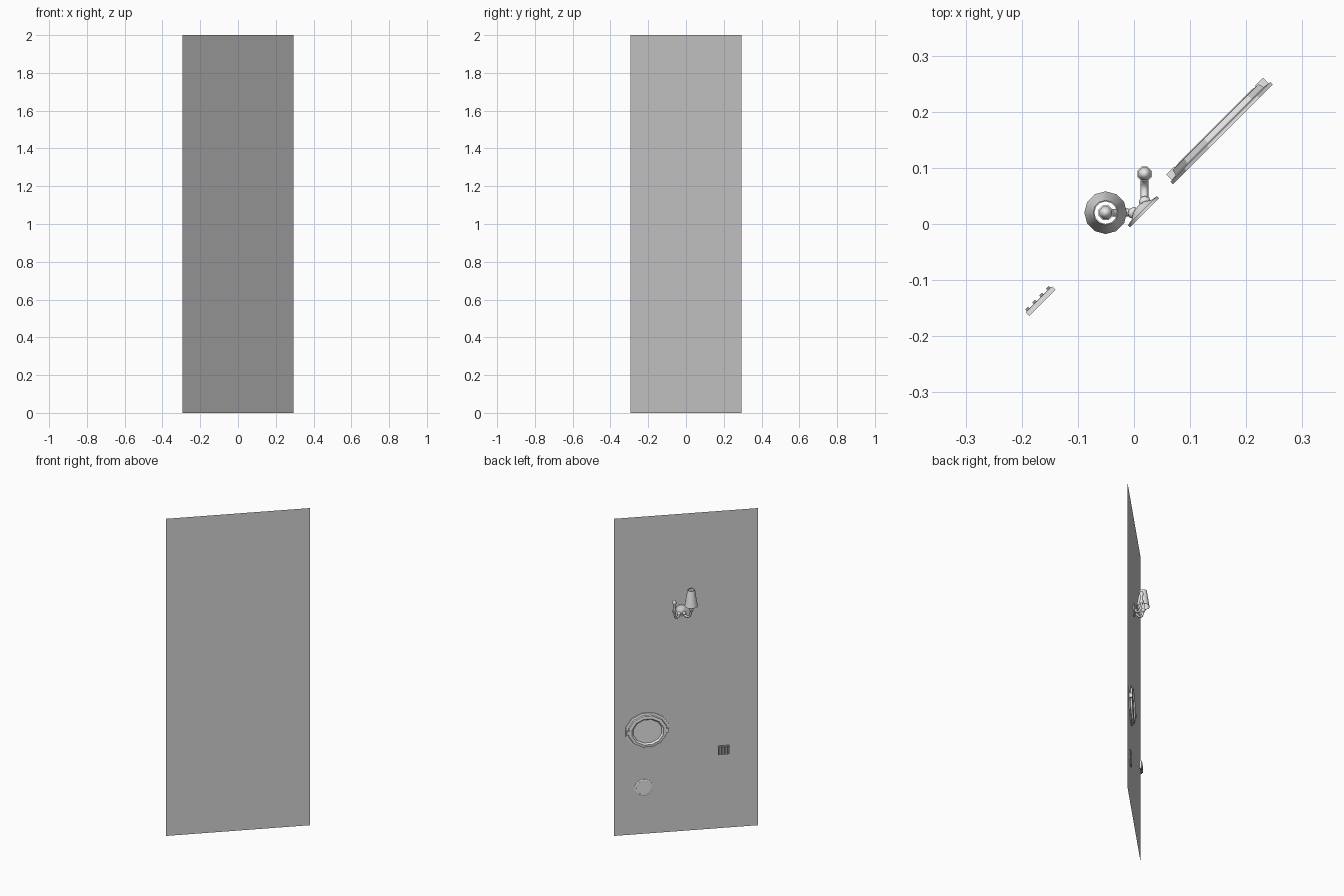
import bpy, bmesh, math
from mathutils import Matrix, Vector

cube = bpy.data.objects.get("Cube")
if cube:
    bpy.data.objects.remove(cube)

# The wall stands on the diagonal: local x runs along it, local y points out of it
TURN = Matrix.Rotation(math.radians(45), 4, 'Z')


def material(name, value):
    m = bpy.data.materials.new(name)
    m.use_nodes = True
    col = (value, value, value, 1)
    m.diffuse_color = col
    m.node_tree.nodes["Principled BSDF"].inputs["Base Color"].default_value = col
    return m


WALL = material("wall grey", 0.65)
WHITE = material("soft white", 0.97)
LIGHT = material("light grey", 0.82)
DARK = material("mid grey", 0.32)


def place(name, data, mat):
    ob = bpy.data.objects.new(name, data)
    bpy.context.collection.objects.link(ob)
    data.materials.append(mat)
    ob.matrix_world = TURN
    return ob


def finish(name, bm, mat, smooth=False):
    bmesh.ops.remove_doubles(bm, verts=bm.verts, dist=1e-5)
    bmesh.ops.recalc_face_normals(bm, faces=bm.faces)
    me = bpy.data.meshes.new(name)
    bm.to_mesh(me)
    bm.free()
    ob = place(name, me, mat)
    if smooth:
        bpy.ops.object.select_all(action='DESELECT')
        ob.select_set(True)
        bpy.context.view_layer.objects.active = ob
        bpy.ops.object.shade_smooth_by_angle(angle=math.radians(50))


def lathe(name, profile, center, mat, sides=12, outward=False, squash=1, closed=False, smooth=False):
    """Turn (radius, height) points about z, or about the wall normal if outward."""
    bm = bmesh.new()
    rings = []
    for r, h in profile:
        ring = []
        for i in range(sides):
            a = math.tau * (i + 0.5) / sides
            c, s = r * math.cos(a), r * math.sin(a)
            p = Vector((c, h, s * squash)) if outward else Vector((c, s, h))
            ring.append(bm.verts.new(p + Vector(center)))
        rings.append(ring)
    pairs = list(zip(rings, rings[1:]))
    if closed:
        pairs.append((rings[-1], rings[0]))
    for lo, hi in pairs:
        for i in range(sides):
            j = (i + 1) % sides
            bm.faces.new((lo[i], lo[j], hi[j], hi[i]))
    finish(name, bm, mat, smooth)


def box(name, center, size, mat):
    bm = bmesh.new()
    bmesh.ops.create_cube(bm, size=1, matrix=Matrix.Translation(center) @ Matrix.Diagonal((*size, 1)))
    finish(name, bm, mat)


def tube(name, points, radius, mat):
    cu = bpy.data.curves.new(name, 'CURVE')
    cu.dimensions = '3D'
    cu.bevel_depth = radius
    cu.bevel_resolution = 1
    cu.resolution_u = 4
    cu.use_fill_caps = True
    sp = cu.splines.new('BEZIER')
    sp.bezier_points.add(len(points) - 1)
    for bp, p in zip(sp.bezier_points, points):
        bp.co = p
        bp.handle_left_type = bp.handle_right_type = 'AUTO'
    place(name, cu, mat)


# Wall panel, a single sheet
bm = bmesh.new()
W = 0.417
bm.faces.new([bm.verts.new(p) for p in ((-W, 0, 0), (-W, 0, 2), (W, 0, 2), (W, 0, 0))])
finish("wall_panel", bm, WALL)

# Oval mirror: stepped frame and glass, with a small block on either side
MU, MZ, SQ = 0.225, 0.65, 0.89
lathe("mirror_frame",
      [(0.13, 0.001), (0.13, 0.007), (0.115, 0.009), (0.112, 0.019),
       (0.094, 0.021), (0.084, 0.012), (0.084, 0.001)],
      (MU, 0, MZ), LIGHT, outward=True, squash=SQ, closed=True)
lathe("mirror_glass", [(0, 0.012), (0.086, 0.012)], (MU, 0, MZ), WHITE, outward=True, squash=SQ)
for s in (-1, 1):
    box("mirror_side_block", (MU + s * 0.112, 0.014, MZ), (0.02, 0.016, 0.026), LIGHT)

# Round plate with a ring of marks
PU, PZ = 0.247, 0.292
lathe("round_plate", [(0, 0.006), (0.047, 0.006), (0.053, 0.004), (0.053, 0.001)],
      (PU, 0, PZ), WHITE, sides=20, outward=True)
for i in range(12):
    a = math.tau * i / 12
    box("plate_mark", (PU + 0.042 * math.cos(a), 0.0065, PZ + 0.042 * math.sin(a)),
        (0.003, 0.002, 0.003), DARK)

# Small square vent with upright ribs
VU, VZ = -0.215, 0.5
box("vent_body", (VU, 0.02, VZ), (0.066, 0.008, 0.054), WHITE)
box("vent_face", (VU, 0.0245, VZ), (0.062, 0.002, 0.05), DARK)
for i in range(4):
    box("vent_rib", (VU + (i - 1.5) * 0.0175, 0.0265, VZ), (0.007, 0.006, 0.044), DARK)

# Wall lamp back plate
LU, LZ = 0.0275, 1.39
lathe("lamp_back_plate", [(0.038, 0.001), (0.038, 0.006), (0.024, 0.009), (0.014, 0.016), (0, 0.018)],
      (LU, 0, LZ), LIGHT, outward=True, squash=1.05, smooth=True)

# Two arms, each with a joint, cup, candle and bulb
for s, side in ((-1, "right"), (1, "left")):
    x, y = LU + s * 0.049, 0.05
    tube(side + "_lamp_arm",
         [(LU + s * 0.008, 0.008, LZ), (LU + s * 0.018, 0.019, LZ - 0.022),
          (LU + s * 0.036, 0.037, LZ - 0.025), (x, y, LZ + 0.015)], 0.007, LIGHT)
    bm = bmesh.new()
    bmesh.ops.create_uvsphere(bm, u_segments=8, v_segments=6, radius=0.011,
                              matrix=Matrix.Translation((LU + s * 0.014, 0.014, LZ - 0.012)))
    finish(side + "_arm_joint", bm, LIGHT, True)
    lathe(side + "_candle_cup",
          [(0, 0.01), (0.007, 0.012), (0.014, 0.024), (0.014, 0.028), (0.008, 0.03),
           (0.008, 0.064), (0.012, 0.072), (0.012, 0.08), (0.006, 0.092), (0, 0.094)],
          (x, y, LZ), LIGHT, sides=8, smooth=True)

# Tapered shade over one candle, open at both ends
lathe("lamp_shade", [(0.038, 0.048), (0.022, 0.15), (0.02, 0.15), (0.036, 0.048)],
      (LU - 0.049, 0.05, LZ), WHITE, closed=True, smooth=True)
